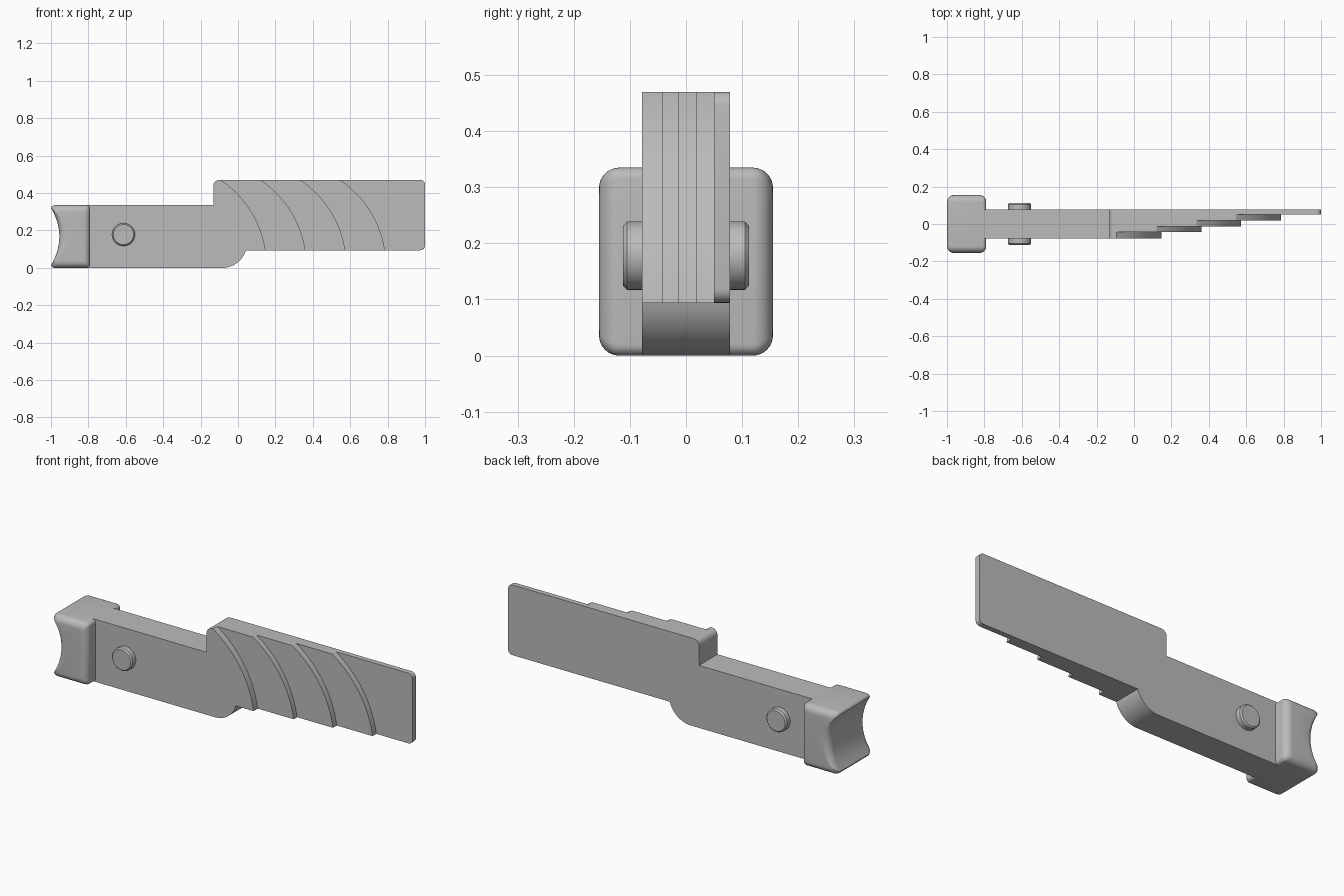
import bpy, bmesh, math
from math import sin, cos, pi, radians

if "Cube" in bpy.data.objects:
    bpy.data.objects.remove(bpy.data.objects["Cube"])

grey = bpy.data.materials.new("plain grey")
grey.diffuse_color = (0.5, 0.5, 0.5, 1)
grey.use_nodes = True
grey.node_tree.nodes["Principled BSDF"].inputs["Base Color"].default_value = grey.diffuse_color


def finish(bm, name, angle=35):
    bmesh.ops.remove_doubles(bm, verts=bm.verts, dist=1e-5)
    bmesh.ops.dissolve_limit(bm, angle_limit=radians(0.5), verts=bm.verts, edges=bm.edges)
    bmesh.ops.recalc_face_normals(bm, faces=bm.faces)
    me = bpy.data.meshes.new(name)
    bm.to_mesh(me)
    bm.free()
    me.materials.append(grey)
    ob = bpy.data.objects.new(name, me)
    bpy.context.collection.objects.link(ob)
    bpy.ops.object.select_all(action='DESELECT')
    ob.select_set(True)
    bpy.context.view_layer.objects.active = ob
    bpy.ops.object.shade_smooth_by_angle(angle=radians(angle))
    return ob


def arc(cx, cz, r, a0, a1, n):
    """Points on a circular arc in the x-z plane, angles in degrees."""
    return [(cx + r * cos(radians(a0 + (a1 - a0) * i / n)),
             cz + r * sin(radians(a0 + (a1 - a0) * i / n))) for i in range(n + 1)]


def face(bm, pts, y):
    return bm.faces.new([bm.verts.new((x, y, z)) for x, z in pts])


# Handle and stepped blade, one solid made of five layers in y
LOW, TOP, HANDLE_TOP = 0.094, 0.47, 0.335
layer_y = [-0.078, -0.043, -0.014, 0.018, 0.05, 0.078]
step_x = [0.147, 0.36, 0.573, 0.785]      # lower end of each curved step


def step_curve(x1):
    """Curved step edge from the blade's lower edge up to its top edge."""
    dx, dz = -0.24, TOP - LOW
    chord, half = math.hypot(dx, dz), radians(24)
    r = chord / (2 * sin(half))
    mid = math.atan2(dz, dx) - pi / 2
    cx = x1 - r * cos(mid - half)
    cz = LOW - r * sin(mid - half)
    a0, a1 = math.degrees(mid - half), math.degrees(mid + half)
    return arc(cx, cz, r, a0, a1, 20)


tip = [p for p in arc(0.975, LOW + 0.025, 0.025, -90, 0, 6)]
tip += arc(0.975, TOP - 0.025, 0.025, 0, 90, 6)
ends = [step_curve(x) for x in step_x] + [tip]
belly = arc(-0.083, 0.13, 0.13, -90, -16, 14)
belly.append((belly[-1][0], LOW))
shoulder = arc(-0.10, TOP - 0.032, 0.032, 90, 180, 8)


def outline(k):
    pts = [(-0.81, 0)] + belly
    pts += [ends[j][0] for j in range(k)] + ends[k]
    pts += [ends[j][-1] for j in reversed(range(k))]
    return pts + shoulder + [(-0.132, HANDLE_TOP), (-0.81, HANDLE_TOP)]


bm = bmesh.new()
face(bm, outline(0), layer_y[0])
face(bm, outline(4), layer_y[5])
for k in range(5):
    pts, y0, y1 = outline(k), layer_y[k], layer_y[k + 1]
    for (xa, za), (xb, zb) in zip(pts, pts[1:] + pts[:1]):
        if math.hypot(xa - xb, za - zb) > 1e-5:
            bm.faces.new([bm.verts.new(c) for c in
                          ((xa, y0, za), (xb, y0, zb), (xb, y1, zb), (xa, y1, za))])
    if k < 4:                              # exposed ledge beside the step
        face(bm, ends[k + 1] + ends[k][::-1], y1)
finish(bm, "handle_and_stepped_blade", 30)


# End cap with rounded sides and a hollowed end
def cap_profile(d):
    x0, x1, z0, z1, r = -1 + d, -0.79 - d, d, HANDLE_TOP - d, 0.02
    pts = arc(x1 - r, z0 + r, r, -90, 0, 6) + arc(x1 - r, z1 - r, r, 0, 90, 6)
    pts += arc(x0 + r, z1 - r, r, 90, 165, 6)
    n, (xs, zs) = 20, pts[-1]
    ze = z0 + z1 - zs
    for i in range(1, n):
        t = i / n
        pts.append((xs + 0.044 * (1 - (2 * t - 1) ** 2), zs + (ze - zs) * t))
    return pts + arc(x0 + r, z0 + r, r, 195, 270, 6)


bm = bmesh.new()
R, W, N = 0.036, 0.155, 8
sections = [(-W + R - R * cos(i / N * pi / 2), R * (1 - sin(i / N * pi / 2)))
            for i in range(N + 1)]
sections += [(-y, d) for y, d in reversed(sections)]
rings = [[bm.verts.new((x, y, z)) for x, z in cap_profile(d)] for y, d in sections]
for a, b in zip(rings, rings[1:]):
    for i in range(len(a)):
        j = (i + 1) % len(a)
        bm.faces.new((a[i], a[j], b[j], b[i]))
bm.faces.new(rings[0])
bm.faces.new(rings[-1][::-1])
finish(bm, "end_cap", 40)

# Pin heads on both sides, with a small edge chamfer
for side, name in ((-1, "front_pin"), (1, "back_pin")):
    bm = bmesh.new()
    rings = []
    for r, y in ((0.061, 0.07), (0.061, 0.105), (0.054, 0.112)):
        rings.append([bm.verts.new((x, side * y, z))
                      for x, z in arc(-0.612, 0.178, r, 0, 360, 40)[:-1]])
    for a, b in zip(rings, rings[1:]):
        for i in range(40):
            j = (i + 1) % 40
            bm.faces.new((a[i], a[j], b[j], b[i]))
    bm.faces.new(rings[0])
    bm.faces.new(rings[-1])
    finish(bm, name, 30)
